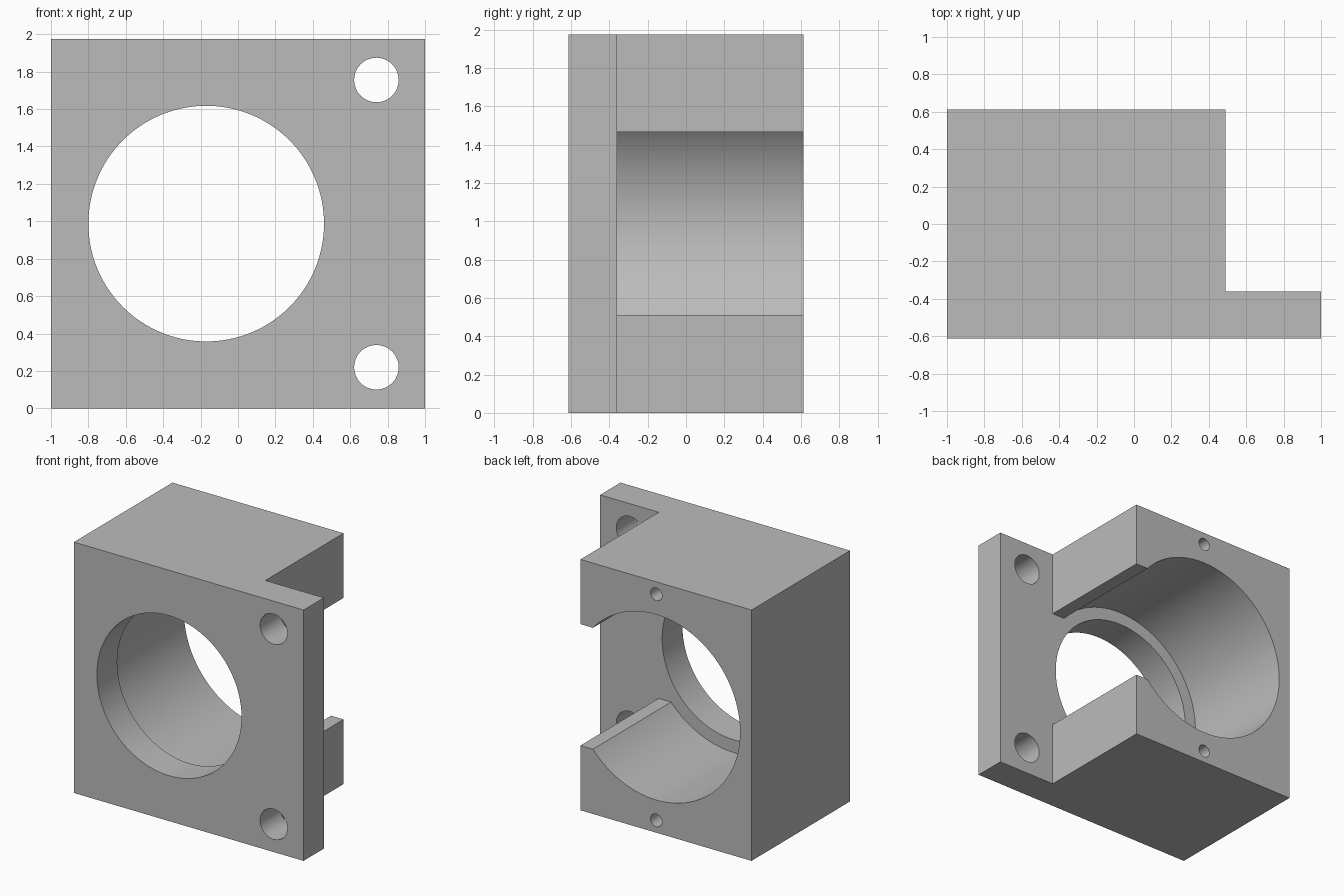
import bpy, bmesh, math
from mathutils import Matrix, Vector

if "Cube" in bpy.data.objects:
    bpy.data.objects.remove(bpy.data.objects["Cube"])

HEIGHT = 1.975
MID = HEIGHT / 2
FRONT, STEP, BACK = -0.613, -0.36, 0.613
BLOCK_RIGHT = 0.49
BORE_X = -0.17

metal = bpy.data.materials.new("plain grey")
metal.use_nodes = True
grey = (0.5, 0.5, 0.5, 1)
metal.diffuse_color = grey
metal.node_tree.nodes["Principled BSDF"].inputs["Base Color"].default_value = grey


def prism(name, points, offset):
    """Extrude a closed outline of 3D points along an offset."""
    bm = bmesh.new()
    base = bm.faces.new([bm.verts.new(p) for p in points])
    top = bmesh.ops.extrude_face_region(bm, geom=[base])["geom"]
    bmesh.ops.translate(bm, vec=Vector(offset),
                        verts=[v for v in top if isinstance(v, bmesh.types.BMVert)])
    # extruding a lone face keeps its original as the closing cap
    bmesh.ops.recalc_face_normals(bm, faces=bm.faces)
    mesh = bpy.data.meshes.new(name)
    bm.to_mesh(mesh)
    bm.free()
    obj = bpy.data.objects.new(name, mesh)
    mesh.materials.append(metal)
    bpy.context.collection.objects.link(obj)
    return obj


def drill(name, x, z, radius, y0, y1, sides=48):
    """Round cutter running along y."""
    ring = [(x + radius * math.cos(math.tau * i / sides), y0,
             z + radius * math.sin(math.tau * i / sides)) for i in range(sides)]
    return prism(name, ring, (0, y1 - y0, 0))


# Body: L-shaped plan, a thick block with a mounting flange at the front
plan = [(-1, FRONT), (1, FRONT), (1, STEP), (BLOCK_RIGHT, STEP),
        (BLOCK_RIGHT, BACK), (-1, BACK)]
body = prism("bearing_housing", [(x, y, 0) for x, y in plan], (0, 0, HEIGHT))

# Main bore, with a narrower opening through the front wall
cutters = [drill("bore_cutter", BORE_X, MID, 0.73, STEP, BACK + 0.1, 128),
           drill("front_opening_cutter", BORE_X, MID, 0.63, FRONT - 0.1, STEP + 0.1, 128)]

# Slot that opens the bore through the side wall
slot = [(BORE_X, STEP, MID - 0.478), (BLOCK_RIGHT + 0.1, STEP, MID - 0.478),
        (BLOCK_RIGHT + 0.1, STEP, MID + 0.478), (BORE_X, STEP, MID + 0.478)]
cutters.append(prism("side_slot_cutter", slot, (0, BACK + 0.1 - STEP, 0)))

# Flange bolt holes and blind screw holes in the back, above and below the bore
for side in (-1, 1):
    cutters.append(drill("bolt_hole_cutter", 0.74, MID + side * 0.768, 0.119,
                         FRONT - 0.1, STEP + 0.1))
    cutters.append(drill("screw_hole_cutter", BORE_X, MID + side * 0.89, 0.05,
                         BACK - 0.4, BACK + 0.1, 32))

bpy.ops.object.select_all(action="DESELECT")
bpy.context.view_layer.objects.active = body
body.select_set(True)
for cutter in cutters:
    cut = body.modifiers.new(cutter.name, "BOOLEAN")
    cut.operation = "DIFFERENCE"
    cut.solver = "EXACT"
    cut.object = cutter
    bpy.ops.object.modifier_apply(modifier=cut.name)
for cutter in cutters:
    bpy.data.objects.remove(cutter)

bpy.ops.object.shade_smooth_by_angle(angle=math.radians(30))
